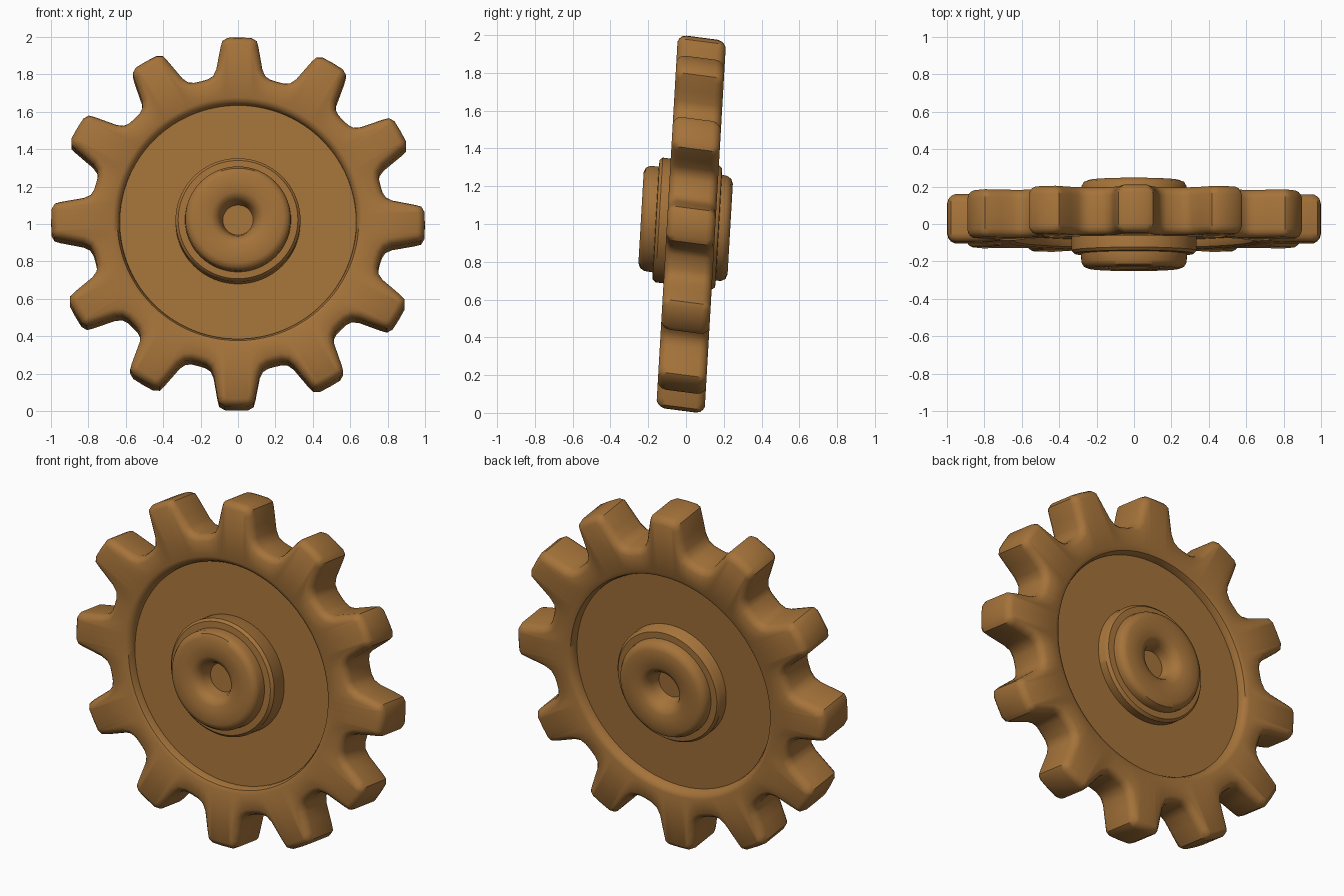
import bpy, bmesh, math
from mathutils import Vector

if "Cube" in bpy.data.objects:
    bpy.data.objects.remove(bpy.data.objects["Cube"])

bronze = bpy.data.materials.new("bronze_brown")
bronze.diffuse_color = (0.376, 0.171, 0.042, 1)
bronze.use_nodes = True
bronze.node_tree.nodes["Principled BSDF"].inputs["Base Color"].default_value = bronze.diffuse_color

TEETH = 12
FRONT, BACK = -0.10, 0.155      # rim faces along the axle
RECESS = 0.05                   # web depth below the rim faces


def place(u, a, v):
    """Wheel coordinates (across, along axle, up) to leaning world position."""
    return Vector((u * 1.012, a + 0.058 * v, 1.003 + v - 0.13 * a))


def loft(name, rings, closed=False):
    """Join rings of (u, a, v) points; close into a loop or cap both ends."""
    bm = bmesh.new()
    rows = [[bm.verts.new(place(*p)) for p in ring] for ring in rings]
    n = len(rows[0])
    pairs = list(zip(rows, rows[1:]))
    if closed:
        pairs.append((rows[-1], rows[0]))
    for r0, r1 in pairs:
        for i in range(n):
            j = (i + 1) % n
            bm.faces.new((r0[i], r0[j], r1[j], r1[i]))
    if not closed:
        bm.faces.new(rows[0])
        bm.faces.new(rows[-1])
    bmesh.ops.recalc_face_normals(bm, faces=bm.faces)
    mesh = bpy.data.meshes.new(name)
    bm.to_mesh(mesh)
    bm.free()
    mesh.materials.append(bronze)
    ob = bpy.data.objects.new(name, mesh)
    bpy.context.collection.objects.link(ob)
    bpy.ops.object.select_all(action='DESELECT')
    ob.select_set(True)
    bpy.context.view_layer.objects.active = ob
    bpy.ops.object.shade_smooth_by_angle(angle=math.radians(40))
    return ob


def circle(r, a, angles):
    return [(r * math.cos(t), a, r * math.sin(t)) for t in angles]


# Tooth outline, half of it mirrored, then repeated round the wheel
half = [(0.165, 0.762), (0.138, 0.780), (0.122, 0.815), (0.111, 0.875),
        (0.100, 0.935), (0.091, 0.968), (0.062, 0.985)]
tooth = [(0.201, 0.751)] + half + [(0, 0.987)] + [(-t, r) for t, r in reversed(half)]
outline = []
for k in range(TEETH):
    c = math.radians(360 / TEETH * k - 0.5)
    for t, r in tooth:
        outline.append(Vector((r * math.cos(c) + t * math.sin(c),
                               r * math.sin(c) - t * math.cos(c))))
N = len(outline)
angles = [math.atan2(p.y, p.x) for p in outline]


def inset(d, a):
    """Outline moved inward by d, at axle position a."""
    ring = []
    for i, p in enumerate(outline):
        e = (outline[(i + 1) % N] - outline[i - 1]).normalized()
        ring.append((p.x - e.y * d, a, p.y + e.x * d))
    return ring


# Toothed rim with rounded edges and a soft inner lip on both faces
edge = [(0.036, 0.0), (0.018, 0.010), (0.006, 0.024), (0.0, 0.045)]
lip = [(0.622, 0.07), (0.626, 0.035), (0.638, 0.010), (0.660, 0.0)]
rim = [circle(r, FRONT + h, angles) for r, h in lip]
rim += [inset(d, FRONT + h) for d, h in edge]
rim += [inset(d, BACK - h) for d, h in reversed(edge)]
rim += [circle(r, BACK - h, angles) for r, h in reversed(lip)]
loft("toothed_rim", rim, closed=True)

# Recessed web disc
even = [2 * math.pi * i / 96 for i in range(96)]
loft("web_disc", [circle(0.63, FRONT + RECESS, even), circle(0.63, BACK - RECESS, even)])

# Stepped hub with a blind dimple at each end
cap = [(0.08, 0.10), (0.092, 0.05), (0.108, 0.018), (0.14, 0.0), (0.24, 0.0),
       (0.265, 0.010), (0.278, 0.032)]
hub = [(r, -0.238 + h) for r, h in cap]
hub += [(0.280, -0.160), (0.316, -0.158), (0.330, -0.142),
        (0.330, 0.155), (0.316, 0.172), (0.280, 0.174)]
hub += [(r, 0.234 - h) for r, h in reversed(cap)]
loft("hub", [circle(r, a, even) for r, a in hub])
